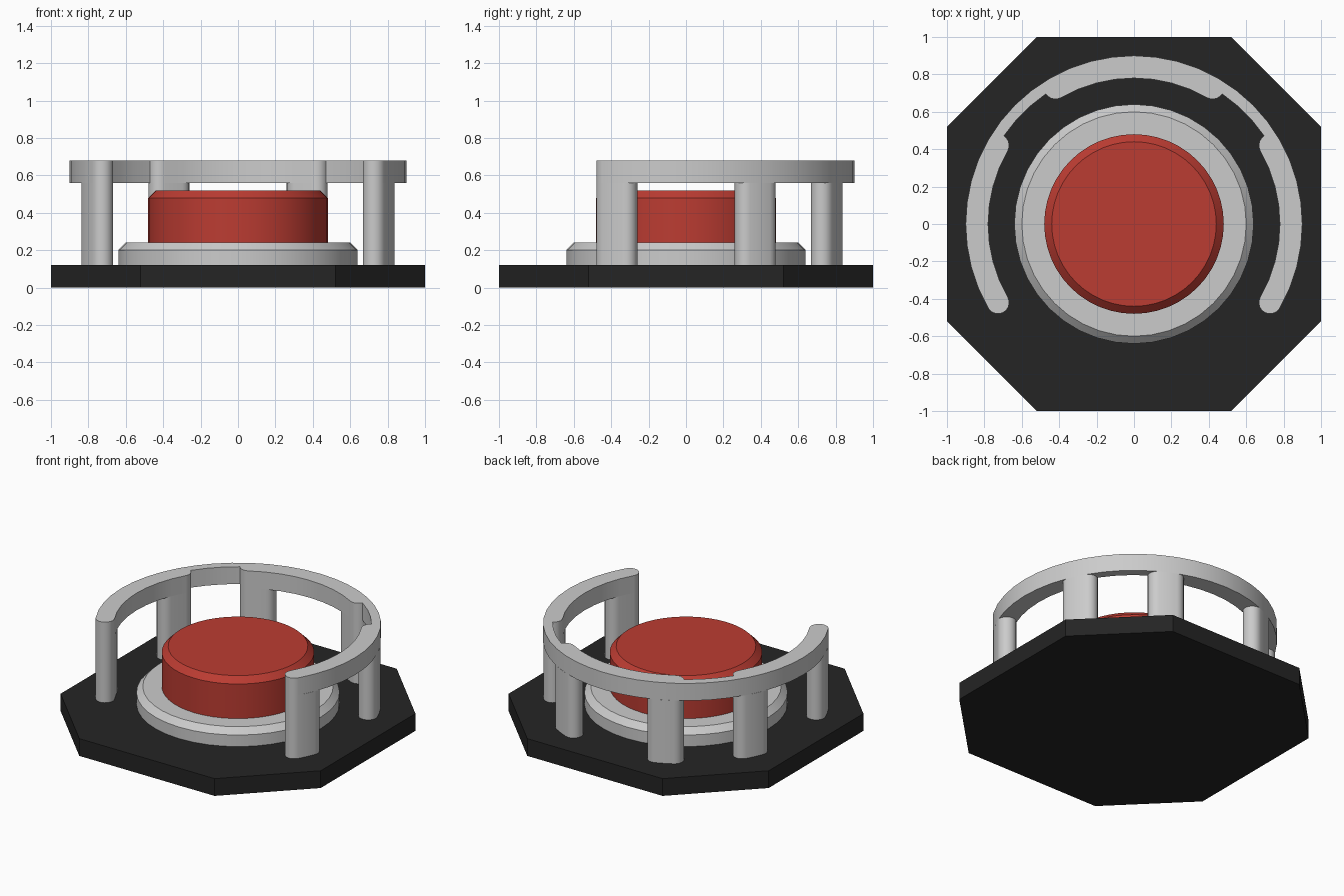
import bpy, bmesh
from math import radians, sin, cos, pi

if "Cube" in bpy.data.objects:
    bpy.data.objects.remove(bpy.data.objects["Cube"])

MID, HALF = 0.84, 0.06      # guard centre radius and half width


def finish(name, bm, color=None, smooth=True):
    bmesh.ops.recalc_face_normals(bm, faces=bm.faces)
    me = bpy.data.meshes.new(name)
    bm.to_mesh(me)
    bm.free()
    if smooth:
        me.shade_smooth()
        me.set_sharp_from_angle(angle=radians(30))
    ob = bpy.data.objects.new(name, me)
    bpy.context.collection.objects.link(ob)
    if color:
        mat = bpy.data.materials.new(name + "_colour")
        mat.diffuse_color = (*color, 1)
        mat.use_nodes = True
        mat.node_tree.nodes["Principled BSDF"].inputs["Base Color"].default_value = mat.diffuse_color
        me.materials.append(mat)
    return ob


def prism(name, pts, z0, z1, **kw):
    bm = bmesh.new()
    face = bm.faces.new([bm.verts.new((x, y, z0)) for x, y in pts])
    ext = bmesh.ops.extrude_face_region(bm, geom=[face], use_keep_orig=True)
    top = [v for v in ext["geom"] if isinstance(v, bmesh.types.BMVert)]
    bmesh.ops.translate(bm, verts=top, vec=(0, 0, z1 - z0))
    return finish(name, bm, **kw)


def chamfered_disc(name, r, z0, z1, c, n=40, **kw):
    bm = bmesh.new()
    rings = [[bm.verts.new((q * cos(2 * pi * i / n), q * sin(2 * pi * i / n), z))
              for i in range(n)] for q, z in ((r, z0), (r, z1 - c), (r - c, z1))]
    for lo, hi in zip(rings, rings[1:]):
        for i in range(n):
            j = (i + 1) % n
            bm.faces.new((lo[i], lo[j], hi[j], hi[i]))
    bm.faces.new(rings[0])
    bm.faces.new(rings[-1])
    return finish(name, bm, **kw)


def arc(r, a0, a1):
    n = max(2, round(abs(a1 - a0) / 7.5))
    angles = [radians(a0 + (a1 - a0) * i / n) for i in range(n + 1)]
    return [(r * cos(a), r * sin(a)) for a in angles]


def cap(a, t0, t1):
    """Interior points of a rounded end centred on the guard line at angle a."""
    a, n, pts = radians(a), max(2, round((t1 - t0) / 18)), []
    for i in range(1, n):
        t = radians(t0 + (t1 - t0) * i / n)
        u, v = MID + HALF * cos(t), HALF * sin(t)
        pts.append((u * cos(a) - v * sin(a), u * sin(a) + v * cos(a)))
    return pts


# Octagonal base plate
k = 0.52
prism("base_plate", [(k, -1), (1, -k), (1, k), (k, 1), (-k, 1), (-1, k), (-1, -k), (-k, -1)],
      0, 0.12, color=(0.018, 0.018, 0.018), smooth=False)

# Collar and push button
chamfered_disc("collar", 0.64, 0.12, 0.24, 0.04)
chamfered_disc("button", 0.48, 0.24, 0.52, 0.04, n=48, color=(0.50, 0.045, 0.032))

# Guard ring: three wide stretches joined by thinner ones
out, inn = MID + HALF, MID - HALF
step = 4.1
ring = arc(out, -30, 210) + cap(210, 0, 180) + arc(inn, 210, 150)
for a, b, end in ((150, 120, 60), (60, 30, -30)):
    ring += cap(a, 180, 270) + arc(MID, a - step, b + step)
    ring += cap(b, 90, 180) + arc(inn, b, end)
ring += cap(-30, 180, 360)
prism("guard_ring", ring, 0.56, 0.68)

# Six posts, one below each end of a wide stretch
for i, a in enumerate((-30, 60, 150)):
    for j, (a0, a1) in enumerate(((a, a + 7.6), (a + 52.4, a + 60))):
        pts = arc(out, a0, a1) + cap(a1, 0, 180) + arc(inn, a1, a0) + cap(a0, 180, 360)
        prism(f"guard_post_{2 * i + j + 1}", pts, 0.12, 0.56)
